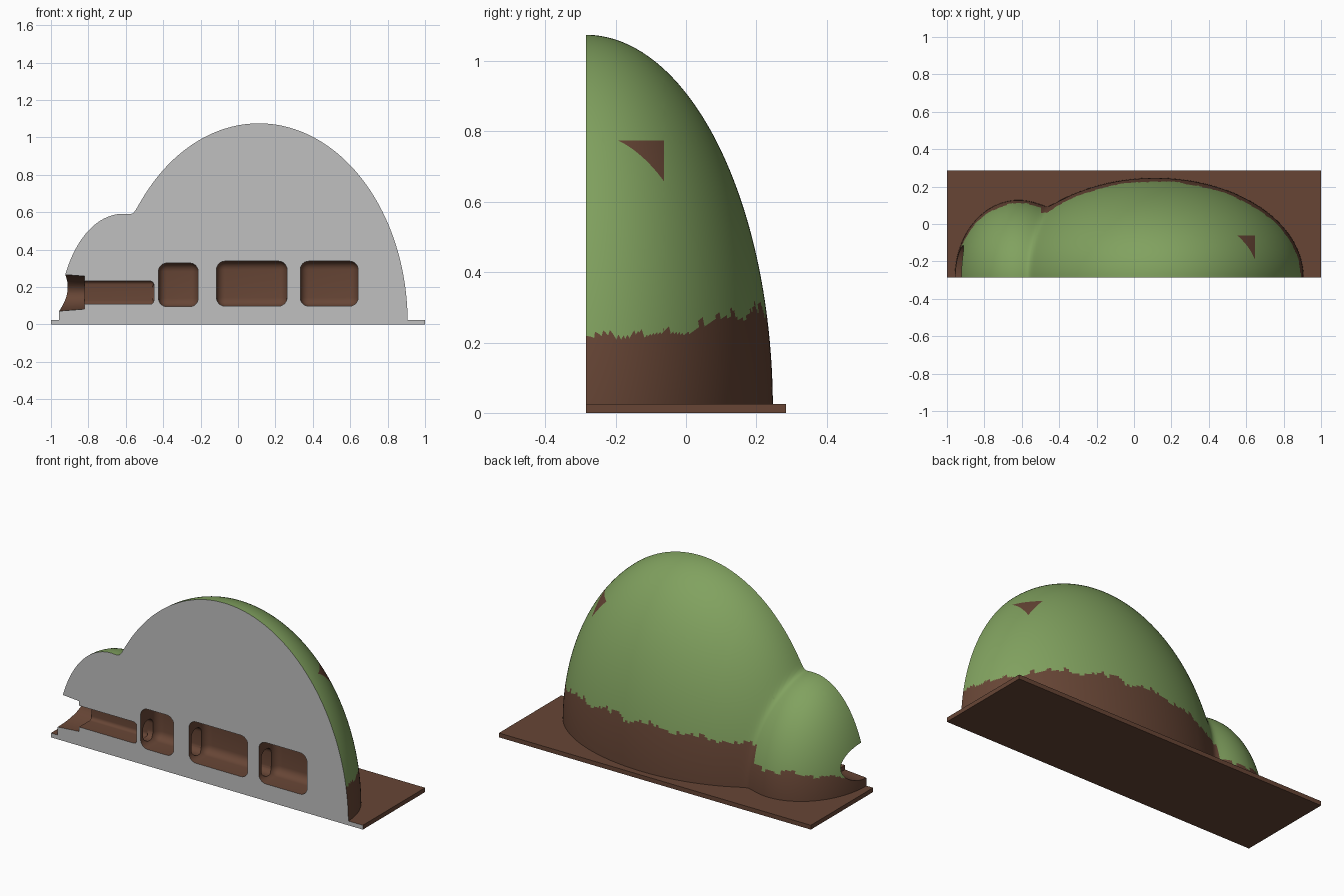
import bpy, bmesh, math, random
from mathutils import Matrix

if "Cube" in bpy.data.objects:
    bpy.data.objects.remove(bpy.data.objects["Cube"], do_unlink=True)
random.seed(4)
FRONT = -0.285


def make_material(name, rgb):
    m = bpy.data.materials.new(name)
    m.use_nodes = True
    m.diffuse_color = (*rgb, 1)
    bsdf = m.node_tree.nodes["Principled BSDF"]
    bsdf.inputs["Base Color"].default_value = (*rgb, 1)
    bsdf.inputs["Roughness"].default_value = 0.9
    return m


GRASS, SOIL, SECTION = 0, 1, 2
MATS = [make_material("grass green", (0.22, 0.36, 0.115)),
        make_material("soil brown", (0.135, 0.06, 0.036)),
        make_material("section grey", (0.53, 0.53, 0.53))]


def add_object(name, bm):
    bmesh.ops.recalc_face_normals(bm, faces=bm.faces)
    mesh = bpy.data.meshes.new(name)
    bm.to_mesh(mesh)
    bm.free()
    for m in MATS:
        mesh.materials.append(m)
    ob = bpy.data.objects.new(name, mesh)
    bpy.context.scene.collection.objects.link(ob)
    return ob


def box(bm, x0, x1, y0, y1, z0, z1):
    mat = Matrix.Translation(((x0 + x1) / 2, (y0 + y1) / 2, (z0 + z1) / 2)) @ \
        Matrix.Diagonal((x1 - x0, y1 - y0, z1 - z0, 1))
    bmesh.ops.create_cube(bm, size=1, matrix=mat)


def rounded_cutter(name, x0, x1, y0, y1, z0, z1, r):
    bm = bmesh.new()
    box(bm, x0, x1, y0, y1, z0, z1)
    bmesh.ops.bevel(bm, geom=bm.edges[:], offset=r, segments=6, profile=0.5, affect='EDGES')
    for f in bm.faces:
        f.material_index = SOIL
    return add_object(name, bm)


# Base plate, grey on the cut side
bm = bmesh.new()
box(bm, -1, 1, FRONT, 0.285, 0, 0.025)
bm.normal_update()
for f in bm.faces:
    f.material_index = SECTION if f.normal.y < -0.9 else SOIL
add_object("base_plate", bm)

# Mound: big and small half domes blended slice by slice along x
# each hill: centre x, radius x, radius y, radius z
HILLS = [(0.112, 0.795, 0.532, 1.065), (-0.62, 0.338, 0.412, 0.58)]
LIFT, NX, NP = 0.01, 190, 80
X0, X1 = -0.958, 0.907


def radius(x, phi):
    rs = []
    for cx, a, b, c in HILLS:
        s = math.sqrt(max(0, 1 - ((x - cx) / a) ** 2))
        rs.append(s / math.hypot(math.cos(phi) / b, math.sin(phi) / c))
    p, q = rs
    if min(p, q) <= 0:
        return max(p, q)
    return 0.5 * (p + q + math.sqrt((p - q) ** 2 + 0.03 ** 2))


bm = bmesh.new()
rows = []
for i in range(NX + 1):
    x = (X0 + X1) / 2 - (X1 - X0) / 2 * math.cos(math.pi * i / NX)
    row = []
    for j in range(NP + 1):
        phi = math.pi / 2 * j / NP
        r = 0 if i in (0, NX) else radius(x, phi)
        row.append(bm.verts.new((x, FRONT + r * math.cos(phi), LIFT + r * math.sin(phi))))
    rows.append(row)
for a, b in zip(rows, rows[1:]):
    for j in range(NP):
        bm.faces.new((a[j], b[j], b[j + 1], a[j + 1]))
bmesh.ops.remove_doubles(bm, verts=bm.verts, dist=1e-5)

# Clean edges for the bare patch high on the big hill
for co, no in (((0, 0, 0.775), (0, 0, 1)), ((0.648, 0, 0), (1, 0, 0)), ((0, -0.062, 0), (0, 1, 0))):
    bmesh.ops.bisect_plane(bm, geom=bm.verts[:] + bm.edges[:] + bm.faces[:], dist=1e-5,
                           plane_co=co, plane_no=no)

# Bare soil below a ragged grass line, lower on the small hill
jag = [random.uniform(-0.014, 0.014) for _ in range(200)]
for f in bm.faces:
    c = f.calc_center_median()
    line = 0.19 + 0.11 * (c.y - FRONT) / 0.53
    if c.x < -0.5:
        line *= 0.65
    line += jag[int((c.x + 1) * 60)] + 0.012 * math.sin(c.x * 23)
    bare = c.x > 0.4 and c.x < 0.648 and c.y < -0.062 and 0.6 < c.z < 0.775
    f.material_index = SOIL if c.z < line or bare else GRASS
    f.smooth = True

# Close the cut front and the underside
front = sorted((v for v in bm.verts if v.co.y < FRONT + 1e-5), key=lambda v: v.co.x)
under = sorted((v for v in bm.verts if v.co.z < LIFT + 1e-5), key=lambda v: v.co.x)
bm.faces.new(front).material_index = SECTION
bm.faces.new(under).material_index = SOIL
mound = add_object("mound", bm)

# Burrow: chambers, entrance tunnel, and hidden passages linking them
cutters = [rounded_cutter("chamber_cutter", x0, x1, -0.42, -0.135, z0, z1, 0.045)
           for x0, x1, z0, z1 in ((-0.425, -0.213, 0.095, 0.328),
                                  (-0.115, 0.262, 0.098, 0.338),
                                  (0.333, 0.642, 0.098, 0.338))]
cutters.append(rounded_cutter("tunnel_cutter", -0.9, -0.45, -0.4, -0.17, 0.108, 0.232, 0.02))
for x0, x1 in ((-0.50, -0.36), (-0.27, -0.05), (0.2, 0.4)):
    cutters.append(rounded_cutter("passage_cutter", x0, x1, -0.262, -0.172, 0.112, 0.262 if x0 > -0.4 else 0.228, 0.038))

# Flared entrance mouth
bm = bmesh.new()
bmesh.ops.create_cone(bm, cap_ends=True, segments=48, radius1=0.108, radius2=0.088, depth=0.26,
                      matrix=Matrix.Translation((-0.95, FRONT, 0.17)) @ Matrix.Diagonal((1, 1.8, 1, 1))
                      @ Matrix.Rotation(math.pi / 2, 4, 'Y'))
for f in bm.faces:
    f.material_index = SOIL
cutters.append(add_object("mouth_cutter", bm))

bpy.context.view_layer.objects.active = mound
for cutter in cutters:
    cutter.hide_render = True
    mod = mound.modifiers.new("carve", 'BOOLEAN')
    mod.operation = 'DIFFERENCE'
    mod.solver = 'EXACT'
    mod.object = cutter
    bpy.ops.object.modifier_apply(modifier=mod.name)
    bpy.data.objects.remove(cutter, do_unlink=True)

bpy.ops.object.select_all(action='DESELECT')
mound.select_set(True)
bpy.ops.object.shade_smooth_by_angle(angle=math.radians(35))
